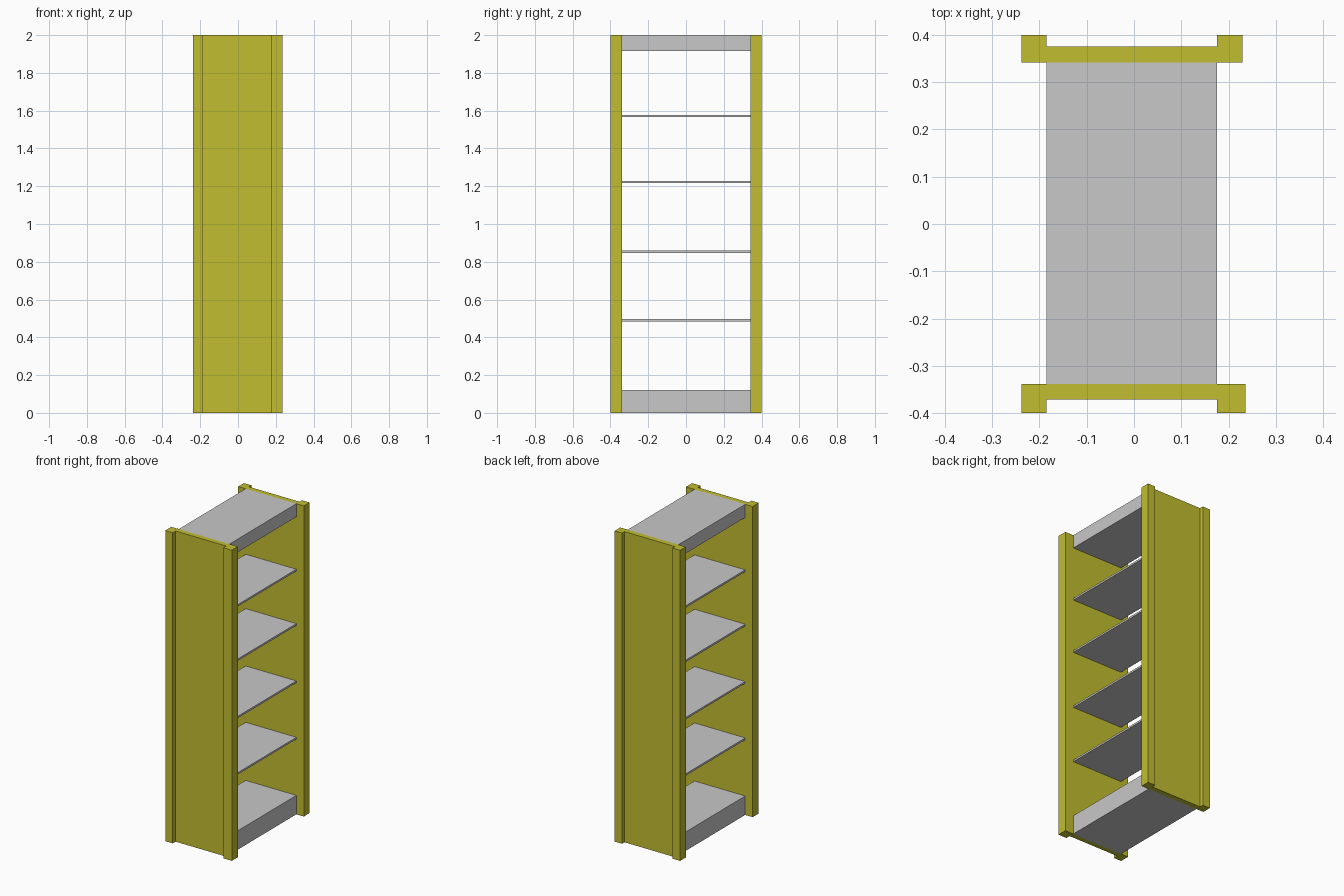
import bpy

cube = bpy.data.objects.get("Cube")
if cube:
    bpy.data.objects.remove(cube, do_unlink=True)


def material(name, colour):
    mat = bpy.data.materials.new(name)
    mat.use_nodes = True
    mat.diffuse_color = colour
    mat.node_tree.nodes["Principled BSDF"].inputs["Base Color"].default_value = colour
    return mat


yellow = material("mustard_yellow", (0.54, 0.51, 0.03, 1))
grey = material("light_grey", (0.58, 0.58, 0.58, 1))


def box(name, x, y, z, mat):
    """Flat-sided box spanning the given (low, high) ranges."""
    spans = (x, y, z)
    bpy.ops.mesh.primitive_cube_add(size=1, location=[(a + b) / 2 for a, b in spans])
    obj = bpy.context.object
    obj.name = name
    obj.scale = [b - a for a, b in spans]
    bpy.ops.object.transform_apply(location=False, rotation=False, scale=True)
    obj.data.materials.append(mat)
    return obj


HEIGHT = (0, 2)
INNER_X = (-0.185, 0.176)
INNER_Y = (-0.34, 0.342)

# End panels, each framed by two upright posts
for end, panel_y, post_y, outer_x in (
    ("front", (-0.371, -0.338), (-0.4, -0.338), 0.236),
    ("back", (0.342, 0.375), (0.342, 0.4), 0.229),
):
    box(end + "_panel", INNER_X, panel_y, HEIGHT, yellow)
    box(end + "_right_post", (-0.238, INNER_X[0]), post_y, HEIGHT, yellow)
    box(end + "_left_post", (INNER_X[1], outer_x), post_y, HEIGHT, yellow)

# Solid plinth and top block
box("plinth", INNER_X, INNER_Y, (0, 0.122), grey)
box("top_block", INNER_X, INNER_Y, (1.915, 2), grey)

# Thin shelves
for i, z in enumerate((0.49, 0.853, 1.222, 1.572)):
    box(f"shelf_{i + 1}", INNER_X, INNER_Y, (z - 0.006, z + 0.006), grey)
